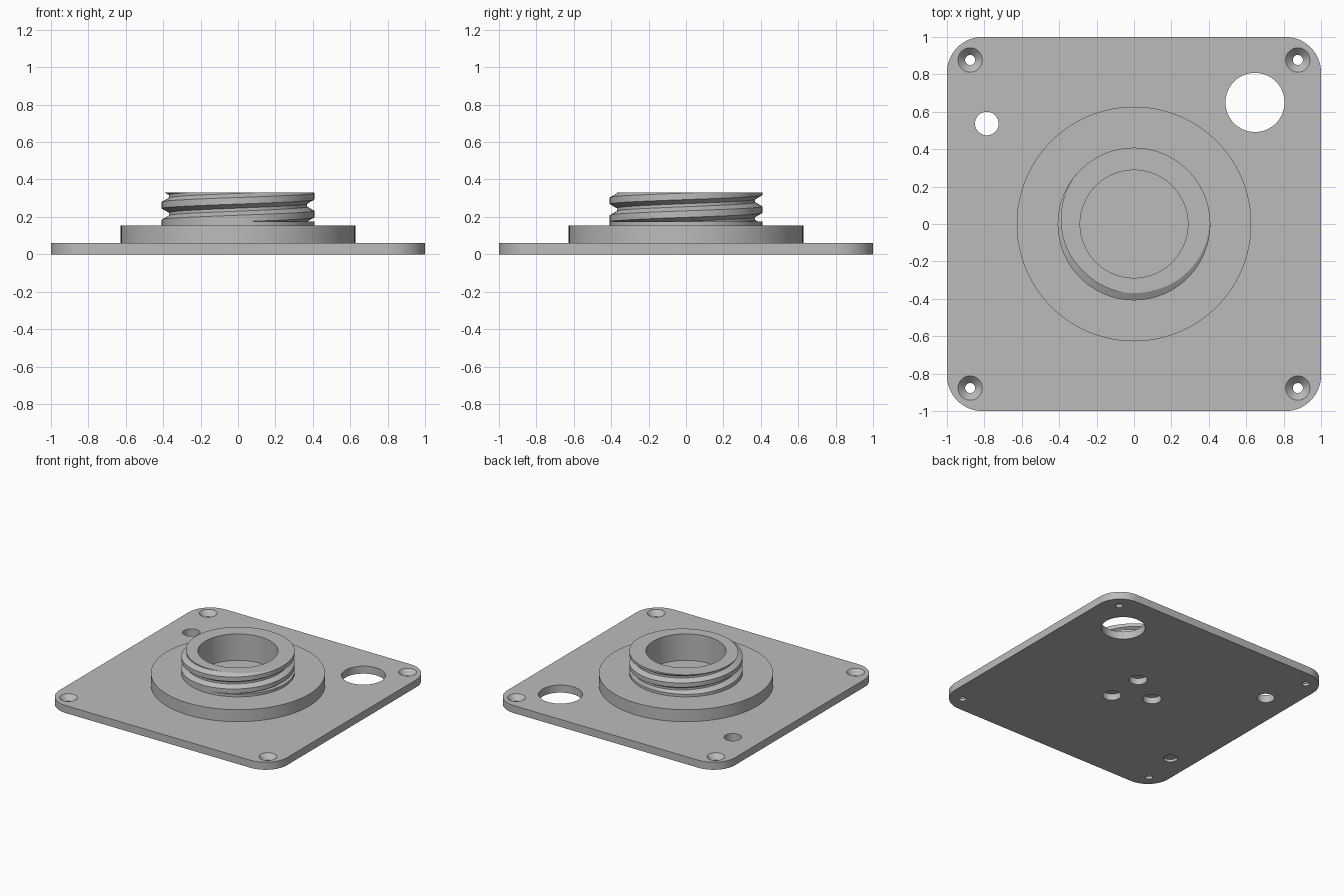
import bpy, bmesh
from math import sin, cos, pi, hypot

if "Cube" in bpy.data.objects:
    bpy.data.objects.remove(bpy.data.objects["Cube"])

SEG = 96
BORE, NECK_R, ROOT_R, TOP = 0.288, 0.408, 0.37, 0.33
FLANGE_TOP, COLLAR_TOP, PLATE_TOP = 0.155, 0.175, 0.06

grey = bpy.data.materials.new("plain_grey")
grey.use_nodes = True
colour = (0.5, 0.5, 0.5, 1)
grey.diffuse_color = colour
grey.node_tree.nodes["Principled BSDF"].inputs["Base Color"].default_value = colour


def make(name, bm):
    bmesh.ops.remove_doubles(bm, verts=bm.verts[:], dist=0.0002)
    bmesh.ops.recalc_face_normals(bm, faces=bm.faces[:])
    mesh = bpy.data.meshes.new(name)
    bm.to_mesh(mesh)
    bm.free()
    mesh.materials.append(grey)
    obj = bpy.data.objects.new(name, mesh)
    bpy.context.collection.objects.link(obj)
    return obj


def smooth(obj):
    bpy.ops.object.select_all(action="DESELECT")
    obj.select_set(True)
    bpy.context.view_layer.objects.active = obj
    bpy.ops.object.shade_smooth_by_angle(angle=pi / 7)


def skin(bm, rows):
    """Join successive rows of points with quads."""
    rows = [[bm.verts.new(p) for p in row] for row in rows]
    for a, b in zip(rows, rows[1:]):
        for i in range(len(a) - 1):
            bm.faces.new((a[i], a[i + 1], b[i + 1], b[i]))


def lathe(bm, profile, x=0, y=0, seg=SEG):
    """Revolve (radius, z) points that start and end on the axis."""
    part = bmesh.new()
    angles = [2 * pi * i / seg for i in range(seg + 1)]
    skin(part, [[(x + r * cos(a), y + r * sin(a), z) for r, z in profile] for a in angles])
    bmesh.ops.remove_doubles(part, verts=part.verts[:], dist=0.0001)
    bmesh.ops.recalc_face_normals(part, faces=part.faces[:])
    mesh = bpy.data.meshes.new("lathe_part")
    part.to_mesh(mesh)
    part.free()
    bm.from_mesh(mesh)
    bpy.data.meshes.remove(mesh)


def drill(bm, x, y, r, low=-0.05, high=0.1, seg=64):
    lathe(bm, [(0, low), (r, low), (r, high), (0, high)], x, y, seg)


# Base plate with rounded corners
bm = bmesh.new()
radius, steps = 0.19, 16
outline = []
for q, (sx, sy) in enumerate([(1, 1), (-1, 1), (-1, -1), (1, -1)]):
    for i in range(steps + 1):
        a = pi / 2 * (q + i / steps)
        outline.append(bm.verts.new((sx * (1 - radius) + radius * cos(a),
                                     sy * (1 - radius) + radius * sin(a), 0)))
face = bm.faces.new(outline)
raised = bmesh.ops.extrude_face_region(bm, geom=[face], use_keep_orig=True)
for v in raised["geom"]:
    if isinstance(v, bmesh.types.BMVert):
        v.co.z = PLATE_TOP
plate = make("base_plate", bm)

# Cutters: countersunk screw holes, two ports, blind holes underneath
bm = bmesh.new()
for sx in (-1, 1):
    for sy in (-1, 1):
        lathe(bm, [(0, -0.05), (0.027, -0.05), (0.027, 0.02), (0.065, PLATE_TOP),
                   (0.065, 0.1), (0, 0.1)], sx * 0.876, sy * 0.877, 48)
drill(bm, 0.647, 0.65, 0.158)
drill(bm, -0.787, 0.537, 0.063)
for k in range(3):
    a = pi / 3 + k * 2 * pi / 3
    drill(bm, 0.17 * cos(a), 0.17 * sin(a), 0.066, high=0.05)
drill(bm, -0.82, -0.57, 0.05, high=0.02)
cutter = make("hole_cutter", bm)
cutter.hide_render = True

mod = plate.modifiers.new("holes", "BOOLEAN")
mod.operation, mod.solver, mod.object = "DIFFERENCE", "EXACT", cutter
bpy.context.view_layer.objects.active = plate
plate.select_set(True)
bpy.ops.object.modifier_apply(modifier=mod.name)
bpy.data.objects.remove(cutter)
smooth(plate)

# Round flange with the floor of the bore
bm = bmesh.new()
lathe(bm, [(0, 0.055), (0.627, 0.055), (0.627, FLANGE_TOP), (BORE, FLANGE_TOP),
           (BORE, 0.12), (0, 0.12)])
smooth(make("flange", bm))

# Threaded neck: helical sweep trimmed flat at both ends
bm = bmesh.new()
pitch, turns = 0.095, 5
start = 0.31 - 4 * pitch
thread = [(NECK_R, -0.0175), (NECK_R, 0.0175), (ROOT_R, 0.0395), (ROOT_R, 0.0555),
          (NECK_R, pitch - 0.0175)]
rows = []
for i in range(turns * SEG + 1):
    a = 2 * pi * i / SEG
    z = start + pitch * i / SEG
    rows.append([(r * cos(a), r * sin(a), z + dz) for r, dz in thread])
skin(bm, rows)
bmesh.ops.remove_doubles(bm, verts=bm.verts[:], dist=0.0001)
for z, direction in ((TOP, 1), (COLLAR_TOP, -1)):
    bmesh.ops.bisect_plane(bm, geom=bm.verts[:] + bm.edges[:] + bm.faces[:],
                           plane_co=(0, 0, z), plane_no=(0, 0, direction), clear_outer=True)


def extend(edges, r, z):
    """Extrude a rim to a new radius and height and return the new rim."""
    new = bmesh.ops.extrude_edge_only(bm, edges=edges)["geom"]
    for v in [g for g in new if isinstance(g, bmesh.types.BMVert)]:
        k = r / hypot(v.co.x, v.co.y)
        v.co = (v.co.x * k, v.co.y * k, z)
    return [g for g in new if isinstance(g, bmesh.types.BMEdge)]


def rim(z):
    return [e for e in bm.edges if e.is_boundary
            and all(abs(v.co.z - z) < 0.0005 for v in e.verts)]


upper, lower = rim(TOP), rim(COLLAR_TOP)
extend(extend(upper, BORE, TOP), BORE, FLANGE_TOP)
extend(extend(lower, NECK_R, COLLAR_TOP), NECK_R, FLANGE_TOP)
smooth(make("threaded_neck", bm))
